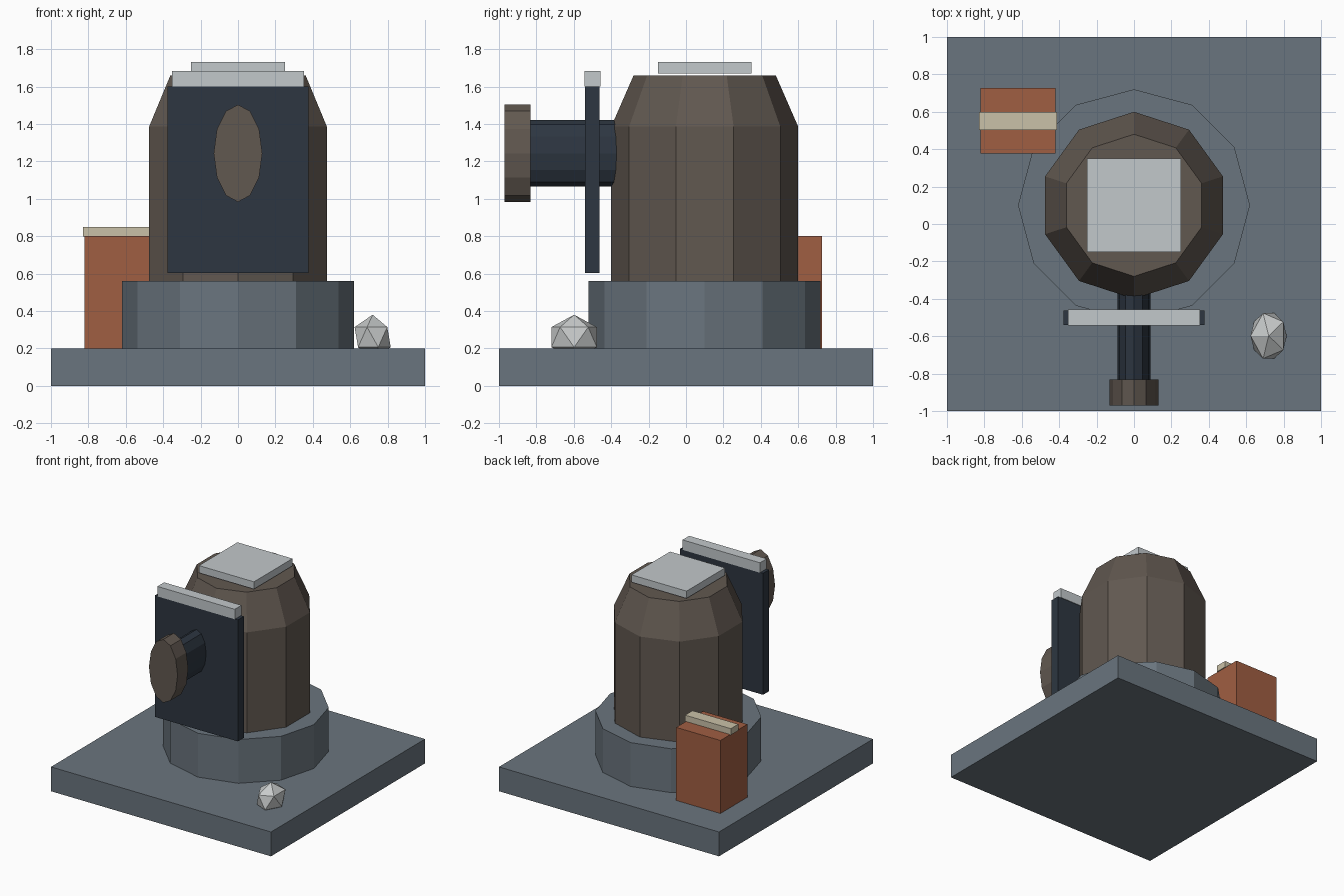
import bpy, bmesh, math
from mathutils import Matrix, Vector

if "Cube" in bpy.data.objects:
    bpy.data.objects.remove(bpy.data.objects["Cube"])


def material(name, hexcode):
    def lin(c):
        return c / 12.92 if c <= 0.04045 else ((c + 0.055) / 1.055) ** 2.4
    rgb = [lin(int(hexcode[i:i + 2], 16) / 255) for i in (0, 2, 4)]
    m = bpy.data.materials.new(name)
    m.diffuse_color = (*rgb, 1)
    m.use_nodes = True
    m.node_tree.nodes["Principled BSDF"].inputs["Base Color"].default_value = m.diffuse_color
    return m


slate = material("slate", "6A757E")
brown = material("dark brown", "615850")
navy = material("navy", "2D3641")
pale = material("pale grey", "C2C8CB")
rust = material("rust orange", "A05E42")
cream = material("cream", "CAC1A8")
stone = material("stone grey", "C8CBCB")


def finish(name, bm, mat):
    bmesh.ops.recalc_face_normals(bm, faces=bm.faces[:])
    me = bpy.data.meshes.new(name)
    bm.to_mesh(me)
    bm.free()
    me.materials.append(mat)
    ob = bpy.data.objects.new(name, me)
    bpy.context.collection.objects.link(ob)
    return ob


def box(name, lo, hi, mat):
    lo, hi = Vector(lo), Vector(hi)
    bm = bmesh.new()
    bmesh.ops.create_cube(bm, size=1, matrix=Matrix.Translation((lo + hi) / 2)
                          @ Matrix.Diagonal((*(hi - lo), 1)))
    return finish(name, bm, mat)


def lathe(name, profile, sides, mat, matrix):
    """Stack of (radius, height) rings, first corner on local +y, capped both ends."""
    bm = bmesh.new()
    rings = [[bm.verts.new((r * math.sin(2 * math.pi * k / sides),
                            r * math.cos(2 * math.pi * k / sides), z))
              for k in range(sides)] for r, z in profile]
    for a, b in zip(rings, rings[1:]):
        for k in range(sides):
            j = (k + 1) % sides
            bm.faces.new((a[k], a[j], b[j], b[k]))
    bm.faces.new(rings[0])
    bm.faces.new(rings[-1])
    bm.transform(matrix)
    return finish(name, bm, mat)


# Base slab and round plinth
box("base_slab", (-1, -1, 0), (1, 1, 0.2), slate)
upright = Matrix.Translation((0, 0.1, 0))
lathe("plinth", [(0.62, 0.2), (0.62, 0.56)], 12, slate, upright)

# Tower body with tapered shoulder, and roof plate
lathe("tower_body", [(0.5, 0.56), (0.5, 1.385), (0.38, 1.66)], 10, brown, upright)
box("roof_plate", (-0.25, -0.15, 1.67), (0.25, 0.35, 1.73), pale)

# Oval barrel and muzzle pointing forward
forward = Matrix.Translation((0, 0, 1.243)) @ Matrix.Rotation(math.pi / 2, 4, 'X')
lathe("barrel", [(0.178, 0.25), (0.178, 0.85)], 12, navy,
      forward @ Matrix.Diagonal((0.5, 1, 1, 1)))
lathe("muzzle", [(0.26, 0.832), (0.26, 0.97)], 12, brown,
      forward @ Matrix.Diagonal((0.5, 1, 1, 1)))

# Front shield with cap rail
box("shield", (-0.377, -0.54, 0.602), (0.377, -0.462, 1.6), navy)
box("shield_cap", (-0.352, -0.544, 1.6), (0.352, -0.457, 1.682), pale)

# Crate with strap
box("crate", (-0.822, 0.378, 0.2), (-0.42, 0.727, 0.8), rust)
box("crate_strap", (-0.828, 0.503, 0.798), (-0.412, 0.6, 0.85), cream)

# Small faceted rock, partly sunk into the slab
bm = bmesh.new()
bmesh.ops.create_icosphere(bm, subdivisions=1, radius=1)
bm.transform(Matrix.Translation((0.72, -0.598, 0.26))
             @ Matrix.Diagonal((0.108, 0.143, 0.12, 1))
             @ Matrix.Rotation(math.pi, 4, 'Z'))
finish("rock", bm, stone)
